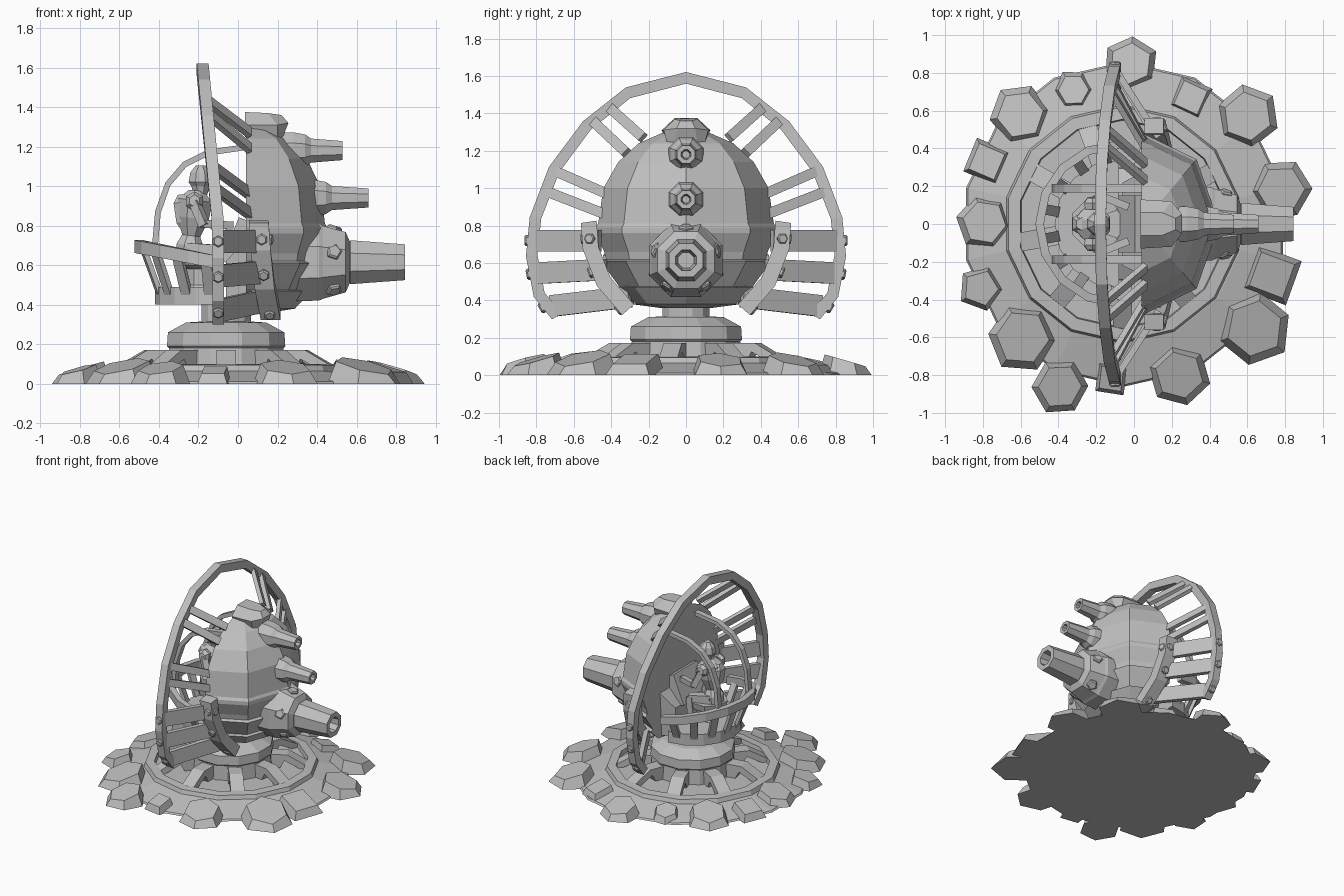
import bpy, bmesh, math, random
from mathutils import Vector

if "Cube" in bpy.data.objects:
    bpy.data.objects.remove(bpy.data.objects["Cube"])

random.seed(4)
V = Vector
CX = -0.06            # centre of the pedestal
grey = bpy.data.materials.new("stone grey")
grey.diffuse_color = (0.52, 0.52, 0.52, 1)
grey.use_nodes = True
grey.node_tree.nodes["Principled BSDF"].inputs["Base Color"].default_value = grey.diffuse_color


def loft(name, loops, closed=False):
    """Skin a row of equal-length point loops, capping the ends."""
    bm = bmesh.new()
    rings = [[bm.verts.new(p) for p in lp] for lp in loops]
    n = len(rings[0])
    pairs = list(zip(rings, rings[1:])) + ([(rings[-1], rings[0])] if closed else [])
    for a, b in pairs:
        for i in range(n):
            j = (i + 1) % n
            bm.faces.new((a[i], a[j], b[j], b[i]))
    if not closed:
        bm.faces.new(rings[0][::-1])
        bm.faces.new(rings[-1])
    bmesh.ops.recalc_face_normals(bm, faces=bm.faces)
    me = bpy.data.meshes.new(name)
    bm.to_mesh(me)
    bm.free()
    me.materials.append(grey)
    ob = bpy.data.objects.new(name, me)
    bpy.context.collection.objects.link(ob)
    return ob


def tube(name, axis, origin, profile, n=8, turn=None, squash=1):
    """Lathe (distance, radius) pairs around an axis."""
    ax = V(axis).normalized()
    u = ax.cross(V((0, 1, 0)) if abs(ax.y) < 0.9 else V((0, 0, 1))).normalized()
    w = ax.cross(u)
    t = math.pi / n if turn is None else turn
    ang = [t + math.tau * i / n for i in range(n)]
    return loft(name, [[V(origin) + ax * d + (u * math.cos(a) + w * math.sin(a) * squash) * r
                        for a in ang] for d, r in profile])


def beam(name, a, b, w, h, side=(0, 0, 1)):
    """Straight bar from a to b, w wide along side and h the other way."""
    a, b = V(a), V(b)
    d = (b - a).normalized()
    s = V(side)
    s = (s - d * s.dot(d)).normalized()
    t = d.cross(s)
    c = [s * w / 2 + t * h / 2, -s * w / 2 + t * h / 2, -s * w / 2 - t * h / 2, s * w / 2 - t * h / 2]
    return loft(name, [[a + k for k in c], [b + k for k in c]])


def strip(name, path, outs, across, w, h):
    """Bent bar: w along 'across', h along each outward direction."""
    ac = V(across) * w / 2
    loops = []
    for p, o in zip(path, outs):
        p, o = V(p), V(o).normalized() * h / 2
        loops.append([p + ac + o, p - ac + o, p - ac - o, p + ac - o])
    return loft(name, loops)


def bolt(p, d, r=0.03, n=6):
    tube("bolt", d, p, [(-0.02, r), (0.006, r), (0.014, r * 0.75)], n)


# ground mound and trim ring
tube("ground_mound", (0, 0, 1), (-0.05, 0, 0), [(0, 0.86), (0.012, 0.85), (0.065, 0.63), (0.07, 0.1)], 14)
trim = [(0.64, 0.04), (0.62, 0.095), (0.555, 0.1), (0.545, 0.04)]
loft("trim_ring", [[(CX + r * math.cos(a), r * math.sin(a), z) for r, z in trim]
                   for a in [math.tau * (i + 0.5) / 14 for i in range(14)]], closed=True)

# spokes between the pedestal and the trim ring
spoke = [(0.27, 0.07), (0.27, 0.172), (0.41, 0.172), (0.56, 0.085), (0.53, 0.05), (0.39, 0.125), (0.36, 0.07)]
for i in range(9):
    a = -math.pi / 2 + math.tau * i / 9
    d, s = V((math.cos(a), math.sin(a), 0)), V((-math.sin(a), math.cos(a), 0))
    loft("base_spoke", [[V((CX, 0, z)) + d * r + s * k for r, z in spoke] for k in (-0.05, 0.05)])

# loose rocks: x, y, radius, sides
rocks = [(-.02, .85, .15, 6), (-.32, .71, .11, 6), (-.6, .58, .165, 6), (-.78, .33, .135, 4),
         (-.79, .01, .155, 6), (-.81, -.34, .125, 5), (-.59, -.6, .19, 6), (-.39, -.86, .155, 6),
         (-.12, -.82, .11, 4), (.24, -.8, .17, 6), (.64, -.55, .2, 6), (.73, -.27, .18, 4),
         (.78, .18, .165, 6), (.6, .57, .17, 6), (.3, .67, .13, 4)]
for x, y, r, n in rocks:
    c = V((x, y, 0))
    out = c.normalized()
    turn = math.atan2(y, x) + (math.pi / 4 if n == 4 else random.uniform(-0.2, 0.2))
    h = 0.042 + 0.25 * r
    ring = [V((math.cos(turn + math.tau * i / n), math.sin(turn + math.tau * i / n), 0)) * r * random.uniform(0.95, 1.02)
            for i in range(n)]
    loft("rock", [[c + k for k in ring],
                  [c + k * 0.76 + V((0, 0, h - 0.22 * out.dot(k))) for k in ring]])

# pedestal and neck
tube("pedestal", (0, 0, 1), (CX, 0, 0), [(0.05, 0.31), (0.18, 0.3), (0.19, 0.31), (0.26, 0.305),
                                        (0.31, 0.21), (0.315, 0.13), (0.42, 0.13)], 12)

# main hull: half dome with three stepped belts below
hull = [(.36, .3), (.38, .62), (.47, .83), (.475, .76), (.5, .8), (.61, .97), (.62, .91), (.66, .93),
        (.76, 1.03), (.79, 1.03), (.81, 1.0), (1.0, .94), (1.14, .77), (1.24, .54), (1.31, .2)]
loft("dome_hull", [[(0.04 + 0.4 * s * math.cos(a), 0.47 * s * math.sin(a), z)
                    for a in [math.pi * (i / 4 - 0.5) for i in range(5)]] for z, s in hull])
loft("hull_back_core", [[(-0.06, y, z) for y, z in ((-.2, .4), (.2, .4), (.22, .62), (-.22, .62))],
                        [(0.1, y, z) for y, z in ((-.28, .38), (.28, .38), (.3, .8), (-.3, .8))]])

# crest block on top of the dome
loft("crest_block", [[(.035, -.1, 1.25), (.2, -.1, 1.24), (.22, -.06, 1.23), (.22, .06, 1.23), (.2, .1, 1.24), (.035, .1, 1.25)],
                     [(.035, -.13, 1.31), (.2, -.12, 1.31), (.255, -.05, 1.32), (.255, .05, 1.32), (.2, .12, 1.31), (.035, .13, 1.31)],
                     [(.035, -.06, 1.375), (.15, -.06, 1.37), (.22, -.03, 1.36), (.22, .03, 1.36), (.15, .06, 1.37), (.035, .06, 1.375)]])

# guns, with hollow muzzles
X = (1, 0, 0)
tube("big_gun", X, (0, 0, 0.615), [(.24, .215), (.41, .21), (.43, .2), (.545, .165), (.565, .115), (.57, .12),
                                   (.845, .098), (.845, .06), (.7, .045)])
for z, x0, x1, x2 in ((0.94, 0.3, 0.475, 0.66), (1.18, 0.18, 0.37, 0.53)):
    tube("small_gun", X, (0, 0, z), [(x0, .1), (x1 - .09, .1), (x1 - .03, .088), (x1, .066), (x2, .052), (x2, .028), (x2 - .1, .02)])
for i in range(5):
    a = math.tau * i / 5
    n = V((0.3, math.sin(a), math.cos(a)))
    bolt(V((0.485, 0.172 * n.y, 0.615 + 0.172 * n.z)), n, 0.042, 5)

# large arch behind the dome
half = [(0, 1.59), (.31, 1.51), (.53, 1.335), (.705, 1.1), (.805, .84), (.825, .64), (.785, .43), (.69, .315)]
full = [(-y, z) for y, z in half[:0:-1]] + half
lean = lambda z: -0.1 - 0.08 * max(0, z - 0.8) / 0.8
strip("large_arch", [(lean(z), y, z) for y, z in full], [(0, y, z - 0.74) for y, z in full], X, 0.06, 0.062)

for s in (-1, 1):
    # thin struts from the arch to the dome
    for y0, z0, y1, z1 in ((.72, 1.1, .4, .96), (.765, .99, .43, .86), (.51, 1.37, .32, 1.19), (.42, 1.44, .23, 1.27)):
        beam("arch_strut", (lean(z0), s * y0, z0), (0.06, s * y1, z1), 0.055, 0.03, (0, -s * (z0 - z1), y0 - y1))
    # wide slats from the arch to the side clamp
    for y0, z0, y1, z1 in ((.82, .72, .46, .72), (.81, .545, .43, .565), (.72, .37, .3, .42)):
        beam("wide_slat", (-0.1, s * y0, z0), (0.13, s * y1, z1), 0.115, 0.035)
    # side clamp that follows the hull
    clamp = [(.105, .52, .82), (.115, .51, .68), (.135, .44, .5), (.165, .31, .35)]
    strip("side_clamp", [(x, s * y, z) for x, y, z in clamp],
          [(0, s, -.15), (0, s, -.15), (0, s, -.6), (0, s, -.9)], X, 0.1, 0.085)
    # bolts on the arch and the clamp
    for x, y, z, dz in ((-.1, .85, .72, 0), (-.1, .84, .54, -.2), (-.1, .77, .36, -.6),
                        (.12, .55, .73, -.1), (.13, .51, .55, -.4), (.16, .36, .35, -.8)):
        bolt(V((x, s * y, z)), (0, s, dz))
    bolt(V((0.16, s * 0.515, 0.73)), (1, s * 0.3, 0))
    # cage bars over the cockpit
    bar = [(-.42, .7), (-.405, .87), (-.355, 1.01), (-.27, 1.11), (-.15, 1.17), (.06, 1.2)]
    strip("cage_bar", [(x, s * .19, z) for x, z in bar], [(x - .05, 0, z - .7) for x, z in bar], (0, 1, 0), 0.045, 0.03)


# cockpit floor, guard rail and leaning posts
def arc(r, n):
    return [(-0.08 - r * math.sin(math.pi * i / n), -r * math.cos(math.pi * i / n)) for i in range(n + 1)]


floor = arc(0.34, 8)
loft("cockpit_floor", [[(x, y, z) for x, y in floor] for z in (0.4, 0.49)])
rail = arc(0.42, 8)
strip("guard_rail", [(x, y, 0.61 - 0.2 * (x + 0.08)) for x, y in rail],
      [(x + 0.08, y, 0) for x, y in rail], (0, 0, 1), 0.065, 0.045)
for i in range(8):
    a = math.pi * (i + 0.5) / 8
    d = V((-math.sin(a), -math.cos(a), 0))
    lo, hi = V((-0.08, 0, 0.45)) + d * 0.32, V((-0.08, 0, 0.61 + 0.083 * math.sin(a))) + d * 0.41
    beam("rail_post", lo, hi, 0.055, 0.025, (-d.y, d.x, 0))

# seat and control console
tube("seat", (0, 0, 1), (-0.2, 0, 0), [(0.45, .1), (0.5, .06), (0.58, .06), (0.6, .13), (0.65, .14)], 8)
beam("control_console", (-0.03, 0, 0.6), (0.06, 0, 0.82), 0.12, 0.3, X)

# seated gunner
tube("gunner_torso", (0.12, 0, 1), (-0.25, 0, 0.64), [(0, .07), (.06, .075), (.11, .05), (.2, .085), (.29, .095), (.34, .04)], 8, squash=1.1)
tube("gunner_backpack", (-0.1, 0, 1), (-0.255, 0, 0.77), [(0, .03), (.05, .06), (.15, .065), (.19, .035)], 6)
tube("gunner_head", (0, 0, 1), (-0.19, 0, 0.95), [(0, .035), (.05, .05), (.07, .065), (.12, .055), (.155, .025)], 8)
for s in (-1, 1):
    tube("gunner_shoulder", (0, s, 0.1), (-0.22, s * 0.08, 0.92), [(0, .045), (.035, .05), (.06, .03)], 6)
    beam("gunner_upper_arm", (-.22, s * .12, .92), (-.17, s * .15, .8), 0.045, 0.045)
    beam("gunner_forearm", (-.18, s * .15, .81), (-.03, s * .09, .8), 0.04, 0.04)
    beam("gunner_thigh", (-.25, s * .05, .68), (-.1, s * .1, .67), 0.065, 0.06)
    beam("gunner_shin", (-.11, s * .1, .68), (-.13, s * .1, .49), 0.05, 0.05, X)
